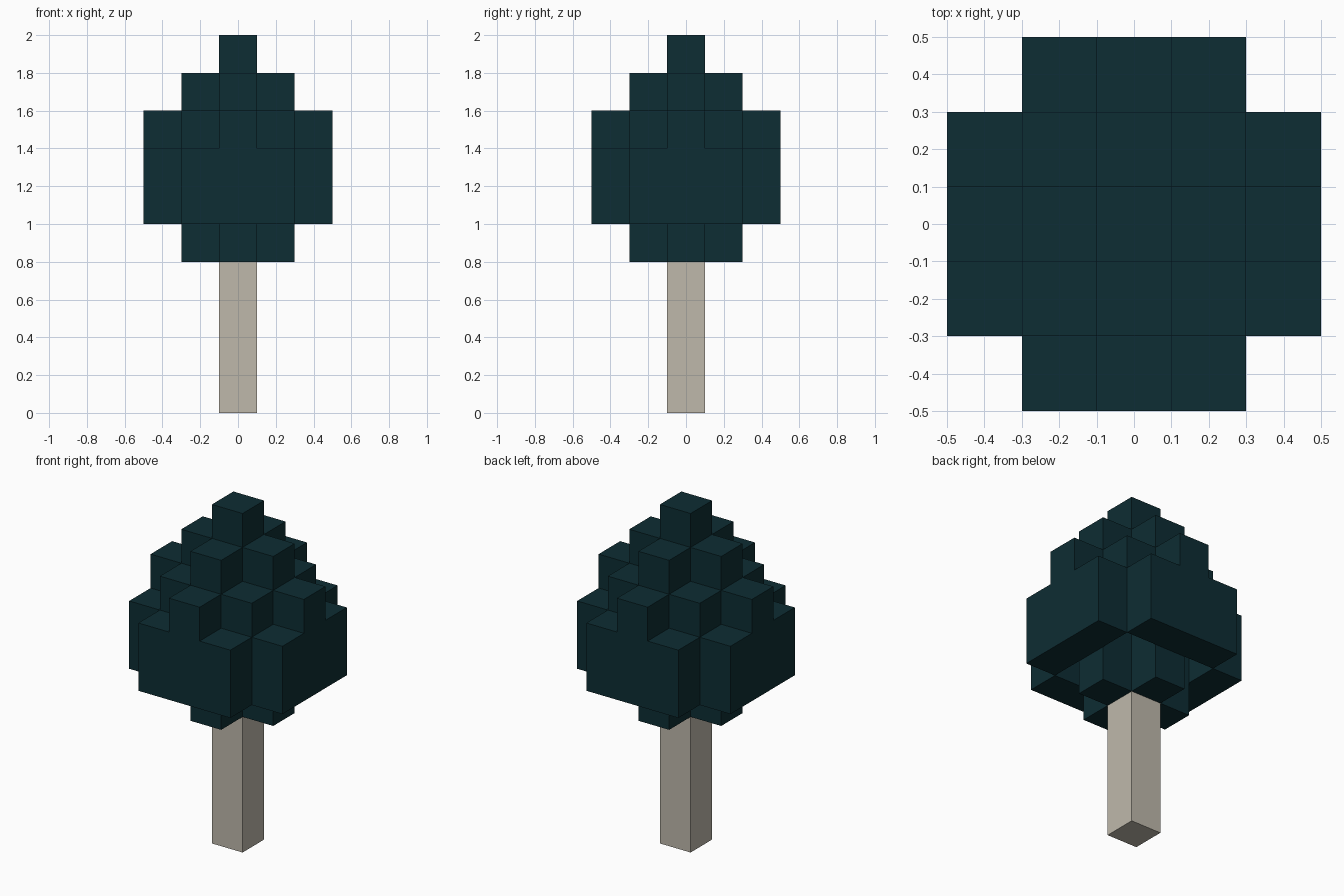
import bpy
import bmesh
from mathutils import Vector

cube = bpy.data.objects.get("Cube")
if cube:
    bpy.data.objects.remove(cube, do_unlink=True)

CELL = 0.2


def make_material(name, rgb):
    mat = bpy.data.materials.new(name)
    mat.use_nodes = True
    color = (*rgb, 1.0)
    mat.diffuse_color = color
    mat.node_tree.nodes["Principled BSDF"].inputs["Base Color"].default_value = color
    return mat


def voxel_object(name, cells, mat):
    """Skin a set of grid cells, keeping only the outward faces."""
    bm = bmesh.new()
    axes = [Vector(a) for a in ((1, 0, 0), (0, 1, 0), (0, 0, 1))]
    for cell in cells:
        # cells are centred on x and y, and rest on their z level
        centre = Vector(cell) + axes[2] / 2
        for k in range(3):
            for sign in (-1, 1):
                n = axes[k] * sign
                if tuple(int(c) for c in Vector(cell) + n) in cells:
                    continue
                u = axes[(k + 1) % 3] / 2
                v = n.cross(u)
                mid = centre + n / 2
                corners = (mid - u - v, mid + u - v, mid + u + v, mid - u + v)
                bm.faces.new([bm.verts.new(p * CELL) for p in corners])
    bmesh.ops.remove_doubles(bm, verts=bm.verts, dist=0.001)
    bmesh.ops.dissolve_limit(bm, angle_limit=0.01, verts=bm.verts, edges=bm.edges)
    mesh = bpy.data.meshes.new(name)
    bm.to_mesh(mesh)
    bm.free()
    mesh.materials.append(mat)
    obj = bpy.data.objects.new(name, mesh)
    bpy.context.collection.objects.link(obj)
    return obj


leaf_green = make_material("dark_teal_leaves", (0.004, 0.026, 0.033))
bark = make_material("pale_bark", (0.52, 0.485, 0.41))

# Crown: stepped pyramid top, open pockets on the diagonals underneath
crown = set()
for i in range(-2, 3):
    for j in range(-2, 3):
        a, b = abs(i), abs(j)
        if a + b == 4:
            continue
        if max(a, b) == 2:
            bottom = 5
        elif a + b == 2:
            bottom = 7
        else:
            bottom = 4
        for k in range(bottom, 10 - a - b):
            crown.add((i, j, k))
voxel_object("crown", crown, leaf_green)

# Trunk: square post up to the crown
voxel_object("trunk", {(0, 0, k) for k in range(4)}, bark)
